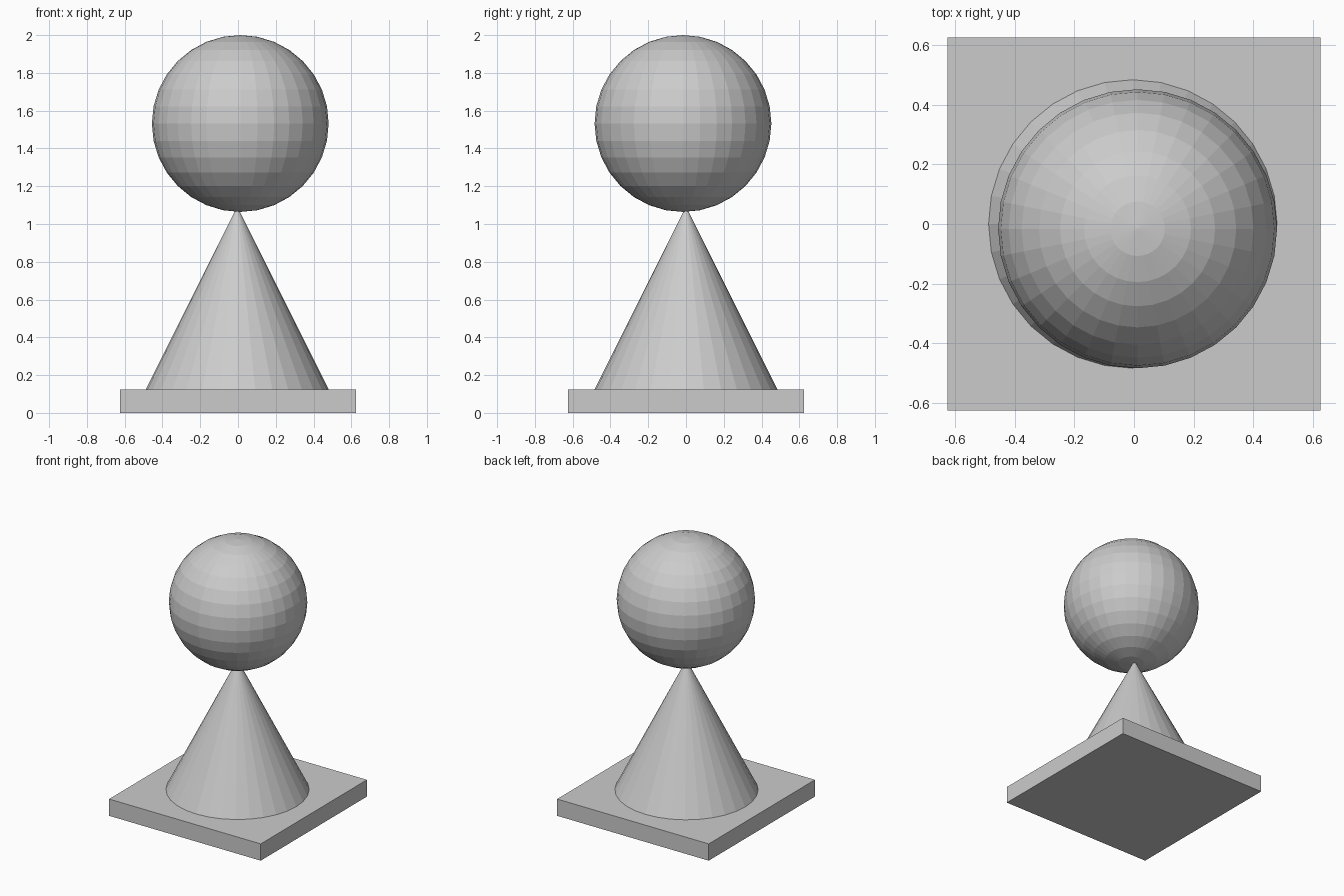
import bpy

# Remove the default cube
cube = bpy.data.objects.get("Cube")
if cube:
    bpy.data.objects.remove(cube, do_unlink=True)

# Single plain grey material
GREY = (0.6, 0.6, 0.6, 1.0)
grey = bpy.data.materials.new("plain grey")
grey.use_nodes = True
grey.diffuse_color = GREY
bsdf = next(n for n in grey.node_tree.nodes if n.type == "BSDF_PRINCIPLED")
bsdf.inputs["Base Color"].default_value = GREY

BASE_SIDE, BASE_HEIGHT = 1.25, 0.125
CONE_RADIUS, CONE_HEIGHT = 0.484, 0.968
BALL_RADIUS = 0.468


def finish(name):
    """Name the newly added primitive and give it the material."""
    part = bpy.context.object
    part.name = part.data.name = name
    part.data.materials.append(grey)
    return part


# Square plinth
bpy.ops.mesh.primitive_cube_add(size=1, location=(0, 0, BASE_HEIGHT / 2))
plinth = finish("plinth")
plinth.scale = (BASE_SIDE, BASE_SIDE, BASE_HEIGHT)
bpy.ops.object.transform_apply(location=False, rotation=False, scale=True)

# Cone body standing on the plinth
bpy.ops.mesh.primitive_cone_add(
    vertices=32, radius1=CONE_RADIUS, radius2=0, depth=CONE_HEIGHT,
    location=(-0.004, 0, BASE_HEIGHT + CONE_HEIGHT / 2))
finish("cone_body")

# Faceted ball balanced on the tip, slightly off centre
bpy.ops.mesh.primitive_uv_sphere_add(
    segments=32, ring_count=16, radius=BALL_RADIUS,
    location=(0.012, -0.016, 2 - BALL_RADIUS))
finish("ball")
